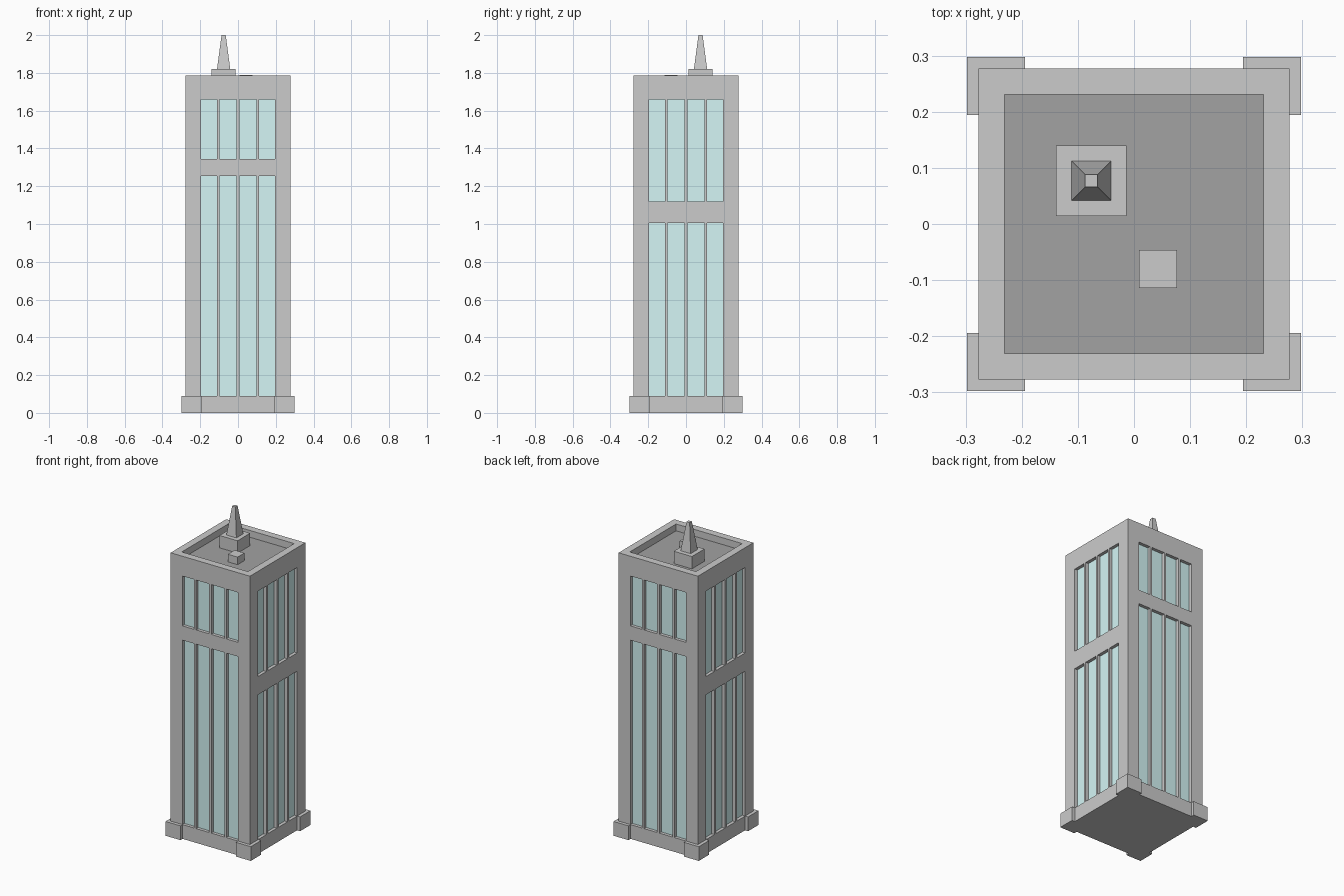
import bpy, bmesh
from mathutils import Matrix, Vector
from math import pi

if "Cube" in bpy.data.objects:
    bpy.data.objects.remove(bpy.data.objects["Cube"])

W, INNER = 0.277, 0.231            # shaft and parapet half widths
TOP, ROOF = 1.785, 1.742           # parapet top and roof deck
BASE, DEPTH = 0.09, 0.02           # plinth height and window recess


def material(name, rgb):
    m = bpy.data.materials.new(name)
    m.diffuse_color = (*rgb, 1)
    m.use_nodes = True
    m.node_tree.nodes["Principled BSDF"].inputs["Base Color"].default_value = m.diffuse_color
    return m


STONE = material("stone", (0.8, 0.8, 0.8))
GLASS = material("glass", (0.66, 0.92, 0.92))
DARK = material("dark_roof", (0.36, 0.36, 0.36))
METAL = material("metal", (0.58, 0.58, 0.58))


def finish(bm, name, *mats):
    bmesh.ops.remove_doubles(bm, verts=bm.verts, dist=1e-5)
    bmesh.ops.recalc_face_normals(bm, faces=bm.faces)
    me = bpy.data.meshes.new(name)
    bm.to_mesh(me)
    bm.free()
    for m in mats:
        me.materials.append(m)
    ob = bpy.data.objects.new(name, me)
    bpy.context.collection.objects.link(ob)
    return ob


def square(bm, h, z):
    return [bm.verts.new((x * h, y * h, z)) for x, y in ((-1, -1), (1, -1), (1, 1), (-1, 1))]


def bridge(bm, a, b):
    n = len(a)
    for i in range(n):
        bm.faces.new((a[i], a[(i + 1) % n], b[(i + 1) % n], b[i]))


def frustum(name, center, z0, z1, h0, h1, mat):
    bm = bmesh.new()
    a, b = square(bm, h0, z0), square(bm, h1, z1)
    bridge(bm, a, b)
    bm.faces.new(a[::-1])
    bm.faces.new(b)
    ob = finish(bm, name, mat)
    ob.location = (*center, 0)
    return ob


# Window columns: odd strips of this list are glass
US = [-W, -0.195, -0.112, -0.098, -0.007, 0.007, 0.098, 0.112, 0.195, W]


def facade(bm, side, low_top, high_bottom):
    """One wall with recessed windows, turned to its side of the tower."""
    rot = Matrix.Rotation(side * pi / 2, 3, 'Z')
    zs = [0, BASE, low_top, high_bottom, 1.66, TOP]
    grid = [[bm.verts.new(rot @ Vector((u, -W, z))) for u in US] for z in zs]
    panes = []
    for j in range(len(zs) - 1):
        for i in range(len(US) - 1):
            f = bm.faces.new((grid[j][i], grid[j][i + 1], grid[j + 1][i + 1], grid[j + 1][i]))
            if i % 2 and j % 2:
                panes.append(f)
    for f in bmesh.ops.extrude_discrete_faces(bm, faces=panes)["faces"]:
        f.material_index = 1
        bmesh.ops.translate(bm, verts=f.verts, vec=rot @ Vector((0, DEPTH, 0)))


# Shaft: four facades, parapet and underside
bm = bmesh.new()
for side in range(4):
    facade(bm, side, *((1.005, 1.12) if side % 2 else (1.255, 1.345)))
outer, inner, deck = square(bm, W, TOP), square(bm, INNER, TOP), square(bm, INNER, ROOF)
bridge(bm, outer, inner)
bridge(bm, inner, deck)
bm.faces.new(deck).material_index = 2
bm.faces.new(square(bm, W, 0)[::-1])
finish(bm, "tower_shaft", STONE, GLASS, DARK)

# L-shaped plinth wrapped round each corner
R, S = 0.298, 0.194
profile = [(S, W), (W, W), (W, S), (R, S), (R, R), (S, R)]
bm = bmesh.new()
for k in range(4):
    rot = Matrix.Rotation(k * pi / 2, 3, 'Z')
    low, high = [[bm.verts.new(rot @ Vector((x, y, z))) for x, y in profile] for z in (0, BASE)]
    bridge(bm, low, high)
    bm.faces.new(low[::-1])
    bm.faces.new(high)
finish(bm, "corner_plinths", STONE)

# Rooftop equipment
MAST = (-0.076, 0.077)
frustum("spire_base", MAST, ROOF, 1.82, 0.063, 0.063, METAL)
frustum("spire", MAST, 1.82, 2.0, 0.035, 0.011, METAL)
frustum("roof_vent", (0.043, -0.08), ROOF, 1.79, 0.034, 0.034, METAL)
